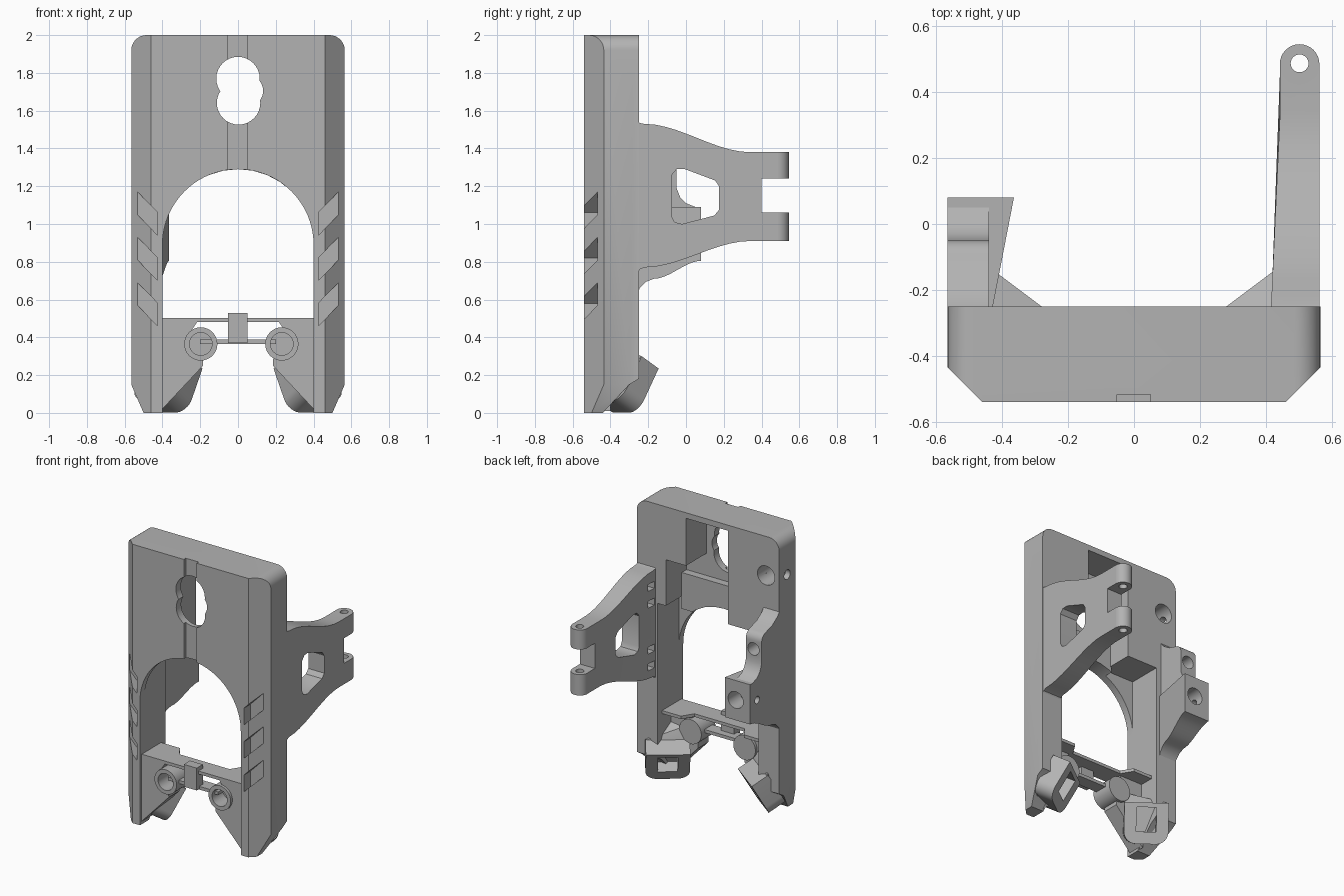
import bpy, bmesh, math
from mathutils import Vector

if "Cube" in bpy.data.objects:
    bpy.data.objects.remove(bpy.data.objects["Cube"])

GREY = (0.45, 0.45, 0.45, 1)
grey = bpy.data.materials.new("grey plastic")
grey.use_nodes = True
grey.diffuse_color = GREY
grey.node_tree.nodes["Principled BSDF"].inputs["Base Color"].default_value = GREY


def finish(name, bm):
    bmesh.ops.recalc_face_normals(bm, faces=bm.faces)
    mesh = bpy.data.meshes.new(name)
    bm.to_mesh(mesh)
    bm.free()
    mesh.materials.append(grey)
    obj = bpy.data.objects.new(name, mesh)
    bpy.context.collection.objects.link(obj)
    return obj


def prism(name, pts, axis, a, b):
    """Extrude a flat outline along x (pts y,z), y (pts x,z) or z (pts x,y)."""
    def place(p, d):
        return {"x": (d, p[0], p[1]), "y": (p[0], d, p[1]), "z": (p[0], p[1], d)}[axis]
    bm = bmesh.new()
    low = [bm.verts.new(place(p, a)) for p in pts]
    high = [bm.verts.new(place(p, b)) for p in pts]
    bm.faces.new(low)
    bm.faces.new(high)
    for i in range(len(pts)):
        j = (i + 1) % len(pts)
        bm.faces.new((low[i], low[j], high[j], high[i]))
    return finish(name, bm)


def box(name, x0, x1, y0, y1, z0, z1):
    return prism(name, [(x0, y0), (x1, y0), (x1, y1), (x0, y1)], "z", z0, z1)


def arc(cx, cy, r, start=0, end=360, n=32):
    steps = n if end - start == 360 else n + 1
    angles = [math.radians(start + (end - start) * i / n) for i in range(steps)]
    return [(cx + r * math.cos(t), cy + r * math.sin(t)) for t in angles]


def cyl(name, axis, cx, cy, r, a, b):
    return prism(name, arc(cx, cy, r), axis, a, b)


def boolean(obj, tools, op="DIFFERENCE"):
    for tool in tools:
        mod = obj.modifiers.new("cut", "BOOLEAN")
        mod.object, mod.operation, mod.solver = tool, op, "EXACT"
    deps = bpy.context.evaluated_depsgraph_get()
    mesh = bpy.data.meshes.new_from_object(obj.evaluated_get(deps))
    obj.modifiers.clear()
    obj.data = mesh
    for tool in tools:
        bpy.data.objects.remove(tool)


def ease(p, q, n=10):
    """S-shaped run of points from p to q."""
    out = []
    for i in range(n + 1):
        t = i / n
        out.append((p[0] + (q[0] - p[0]) * t, p[1] + (q[1] - p[1]) * t * t * (3 - 2 * t)))
    return out


# main body: front outline crossed with chamfered plan
outline = ([(-0.5, 0), (0.5, 0), (0.565, 0.15)] + arc(0.485, 1.92, 0.08, 0, 90, 8)
           + arc(-0.485, 1.92, 0.08, 90, 180, 8) + [(-0.565, 0.15)])
body = prism("main_body", outline, "y", -0.54, -0.25)
plan = [(-0.46, -0.54), (0.46, -0.54), (0.565, -0.435), (0.565, -0.25),
        (-0.565, -0.25), (-0.565, -0.435)]
boolean(body, [prism("plan", plan, "z", -0.1, 2.1)], "INTERSECT")

# arched opening, rear pockets, groove, keyhole and screw holes
cuts = [
    prism("arch", [(-0.4, -0.1), (0.4, -0.1)] + arc(0, 0.89, 0.4, 0, 180, 40), "y", -0.7, 0),
    box("rear_opening", -0.4, 0.4, -0.49, 0, 0.4, 1.29),
    box("rear_channel", -0.16, 0.175, -0.485, 0, 1.2, 1.96),
    box("side_pocket", 0.1, 0.335, -0.485, 0, 1.2, 1.62),
    box("groove", -0.052, 0.05, -0.6, -0.517, 1.2, 2.1),
    cyl("key_top", "y", 0, 1.77, 0.115, -0.7, -0.4),
    cyl("key_low", "y", 0.003, 1.641, 0.115, -0.7, -0.4),
    cyl("key_side", "y", 0.05, 1.705, 0.083, -0.7, -0.4),
    cyl("rear_hole", "y", -0.46, 1.72, 0.068, -0.4, 0),
    cyl("side_hole", "x", -0.34, 1.72, 0.034, -0.7, -0.4),
    prism("heel", [(-0.2, 0.18), (-0.25, 0.18), (-0.3, 0.15), (-0.45, -0.01), (-0.2, -0.01)],
          "x", -1, 1),
]
# slanted grip slots on both front chamfers
for s in (-1, 1):
    for z in (0.46, 0.70, 0.94):
        slot = [(s * 0.425, z), (s * 0.6, z + 0.18), (s * 0.6, z + 0.3), (s * 0.425, z + 0.12)]
        cuts.append(prism("slot", slot, "y", -0.7, -0.468))
boolean(body, cuts)

# thick lip behind the arch crown
lip = box("arch_lip", -0.17, 0.34, -0.49, -0.43, 1.2, 1.46)
boolean(lip, [cyl("arch", "y", 0, 0.89, 0.4, -0.7, 0)])

# lower shelf, cross bar and clip
prism("shelf", [(-0.4, -0.52), (0.4, -0.52), (0.4, -0.3), (0.25, -0.3), (0.2, -0.38),
                (-0.2, -0.38), (-0.25, -0.3), (-0.4, -0.3)], "z", 0.48, 0.502)
box("cross_bar", -0.2, 0.2, -0.51, -0.42, 0.365, 0.388)
box("clip", -0.052, 0.05, -0.54, -0.47, 0.37, 0.53)

parts = [lip]
for s, side in ((1, "left"), (-1, "right")):
    # front panel with slanted lower edge
    panel = [(s * x, z) for x, z in
             [(0.41, 0.01), (0.41, 0.49), (0.21, 0.49), (0.25, 0.43), (0.19, 0.36), (0.185, 0.25)]]
    web = prism(side + "_panel", panel, "y", -0.52, -0.4)
    # tubular boss
    bx = 0.232 if s > 0 else -0.197
    boss = cyl(side + "_boss", "y", bx, 0.365, 0.088, -0.54, -0.38)
    boolean(web, [cyl("bore", "y", bx, 0.365, 0.06, -0.7, -0.3)])
    boolean(boss, [cyl("bore", "y", bx, 0.365, 0.06, -0.7, -0.42)])

    # air nozzle: rounded block facing inward, back and down
    W = Vector((0.8 * s, 0.6, 0))
    N = Vector((-0.52 * s, 0.69, -0.5))
    U = Vector((-0.3 * s, 0.4, 0.866))
    P = Vector((0.42 * s, -0.145, 0.235))

    def spot(w, u, n):
        return P + W * w + U * u + N * n

    shape = ([(0, 0)] + arc(-0.08, -0.19, 0.08, 0, -90, 8)
             + arc(-0.21, -0.19, 0.08, -90, -180, 8) + [(-0.29, 0)])

    def hull(name, points):
        bm = bmesh.new()
        for p in points:
            bm.verts.new(p)
        res = bmesh.ops.convex_hull(bm, input=bm.verts)
        junk = set(res["geom_interior"]) | set(res["geom_unused"])
        bmesh.ops.delete(bm, geom=[g for g in junk if isinstance(g, bmesh.types.BMVert)],
                         context="VERTS")
        bmesh.ops.dissolve_limit(bm, angle_limit=0.01, verts=bm.verts, edges=bm.edges)
        return finish(name, bm)

    nozzle = hull(side + "_nozzle", [spot(w, u, n) for w, u in shape for n in (0, -0.13)])
    mouth = hull("mouth", [spot(w, u, n) for w in (-0.08, -0.21) for u in (-0.03, -0.19)
                           for n in (0.05, -0.08)])
    boolean(nozzle, [mouth])
    # duct joining the nozzle to the panel
    root = [(s * x, -0.46, z) for x, z in [(0.41, 0.02), (0.41, 0.42), (0.2, 0.25), (0.24, 0.4)]]
    duct = hull(side + "_duct", [spot(w, u, -0.12) for w, u in shape] + root)
    boolean(duct, [cyl("bore", "y", bx, 0.365, 0.06, -0.7, -0.42),
                   hull("mouth", [spot(w, u, n) for w in (-0.08, -0.21) for u in (-0.03, -0.19)
                                  for n in (0.05, -0.14)])])
    parts += [boss, nozzle, duct]

# rear fan arm with forked end
upper = ease((-0.22, 1.53), (0.34, 1.38))
lower = ease((0.34, 0.91), (-0.22, 0.77))
arm = prism("fan_arm", [(-0.26, 1.55), (-0.245, 1.535)] + upper
            + [(0.487, 1.38), (0.487, 1.24), (0.4, 1.24), (0.4, 1.06), (0.487, 1.06), (0.487, 0.91)]
            + lower + [(-0.245, 0.76), (-0.26, 0.73)], "x", 0.44, 0.562)
for v in arm.data.vertices:
    if v.co.x < 0.5:
        v.co.x = 0.415 + 0.028 * min(1, (v.co.y + 0.26) / 0.6)
window = [(-0.075, 1.04), (-0.06, 1.01), (-0.02, 1.0), (0.15, 1.045), (0.175, 1.075),
          (0.175, 1.2), (0.155, 1.23), (-0.01, 1.292), (-0.05, 1.29), (-0.075, 1.26)]
fork = [cyl("fork", "z", 0.502, 0.485, 0.06, z0, z1) for z0, z1 in ((0.91, 1.06), (1.24, 1.38))]
boolean(arm, fork, "UNION")
boolean(arm, [prism("window", window, "x", 0.3, 0.7),
              cyl("pin_hole", "z", 0.502, 0.487, 0.027, 0.8, 1.5)]
        + [box("tie_slot", 0.38, 0.47, -0.235, -0.17, z, z + 0.05)
           for z in (0.83, 0.95, 1.28, 1.4)])

# rear mounting block on the other side: wide lower block and narrow upper lug
block = prism("mount_block", [(-0.26, 0.62), (-0.245, 0.66), (-0.21, 0.695)]
              + ease((-0.17, 0.71), (0.08, 0.805)) + [(0.08, 1.09), (-0.26, 1.09)],
              "x", -0.565, -0.4)
for v in block.data.vertices:
    if v.co.x > -0.5:
        t = max(0, (v.co.y + 0.26) / 0.34)
        v.co.x = -0.43 + 0.066 * t
boolean(block, [cyl("bore", "y", -0.45, 0.95, 0.06, -0.05, 0.2),
                cyl("cross_hole", "x", 0, 0.95, 0.026, -0.7, -0.45)])
lug = prism("mount_lug", [(-0.26, 1.06), (0.02, 1.06), (0.05, 1.09), (0.0, 1.11), (-0.03, 1.14),
                          (-0.05, 1.19), (-0.05, 1.34)] + arc(-0.11, 1.34, 0.06, 0, 70, 6)
            + [(-0.17, 1.42), (-0.23, 1.46), (-0.26, 1.5)], "x", -0.565, -0.44)
boolean(lug, [cyl("bore", "y", -0.5, 1.28, 0.045, -0.18, 0.2)])

# soft shading on curves, sharp elsewhere
bpy.ops.object.select_all(action="DESELECT")
for obj in parts + [body, arm, block, lug]:
    obj.select_set(True)
bpy.context.view_layer.objects.active = body
bpy.ops.object.shade_smooth_by_angle(angle=math.radians(30))
